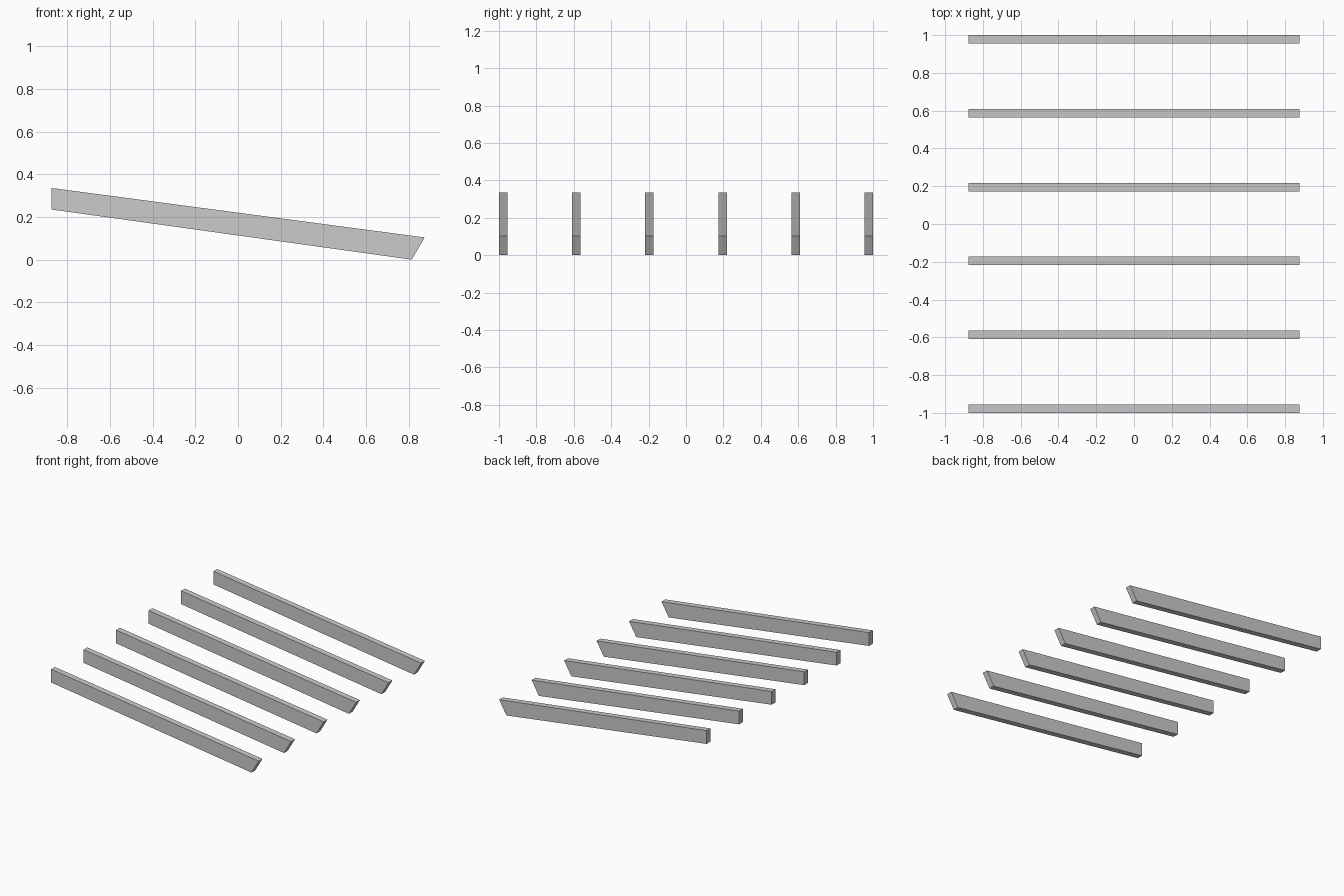
import bpy
import bmesh

if "Cube" in bpy.data.objects:
    bpy.data.objects.remove(bpy.data.objects["Cube"])

COUNT = 6
WIDTH = 0.045
SPAN = 2.0 - WIDTH  # distance between the outer rafters' centres

# Side profile (x, z): plumb cut at the high end, angled cut at the low end
PROFILE = [(-0.875, 0.235), (0.814, 0.0), (0.875, 0.104), (-0.875, 0.336)]


def rafter_mesh():
    bm = bmesh.new()
    face = bm.faces.new([bm.verts.new((x, -WIDTH / 2, z)) for x, z in PROFILE])
    ext = bmesh.ops.extrude_face_region(bm, geom=[face], use_keep_orig=True)
    moved = [v for v in ext["geom"] if isinstance(v, bmesh.types.BMVert)]
    bmesh.ops.translate(bm, verts=moved, vec=(0, WIDTH, 0))
    bmesh.ops.recalc_face_normals(bm, faces=bm.faces[:])
    mesh = bpy.data.meshes.new("rafter")
    bm.to_mesh(mesh)
    bm.free()
    return mesh


# Evenly spaced row of sloping rafters
mesh = rafter_mesh()
for i in range(COUNT):
    rafter = bpy.data.objects.new(f"rafter_{i + 1}", mesh)
    rafter.location.y = -SPAN / 2 + SPAN * i / (COUNT - 1)
    bpy.context.collection.objects.link(rafter)
